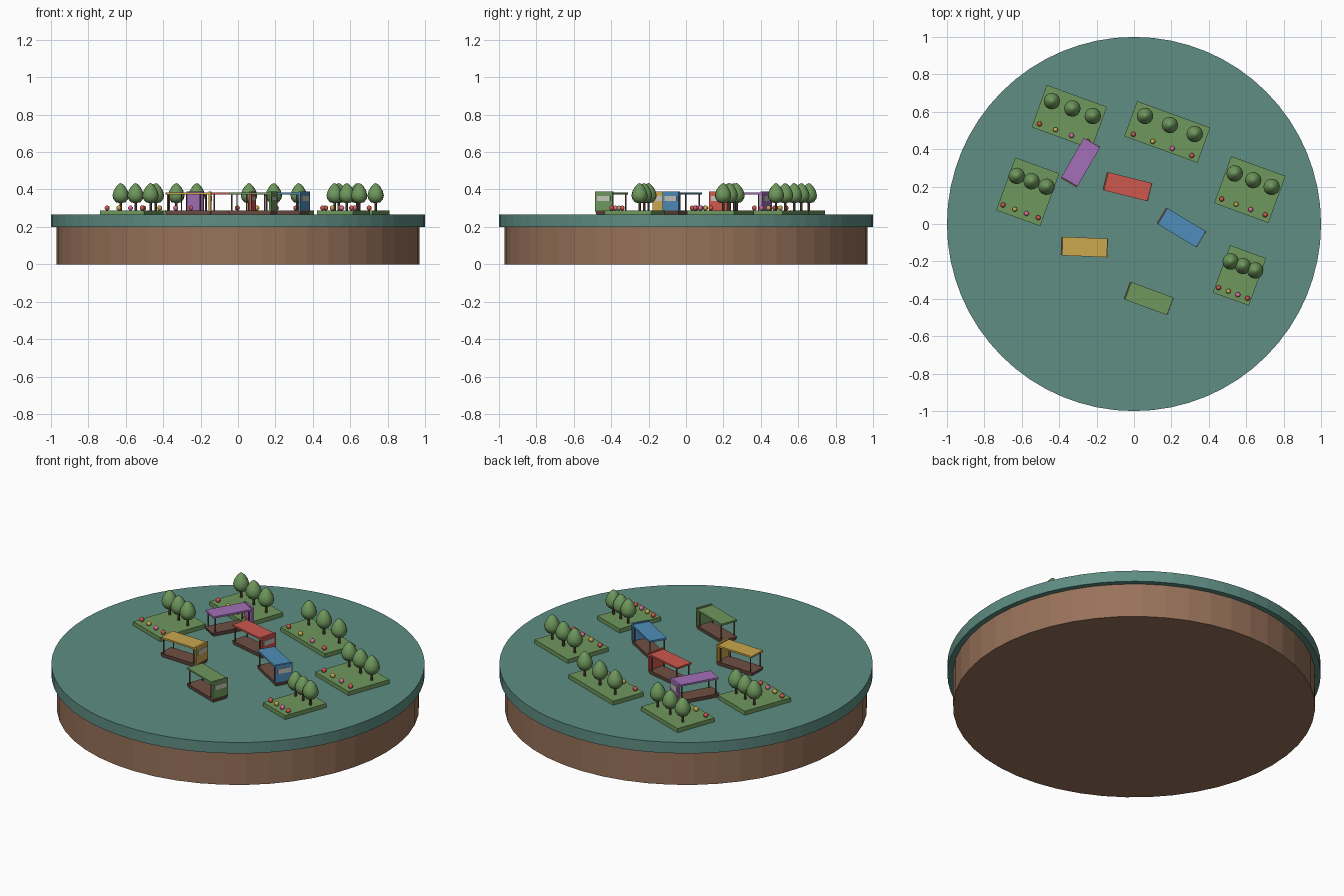
import bpy, bmesh, math
from mathutils import Matrix, Vector

cube = bpy.data.objects.get("Cube")
if cube:
    bpy.data.objects.remove(cube, do_unlink=True)


def material(name, rgb):
    lin = [(c / 255 / 12.92) if c < 11 else ((c / 255 + 0.055) / 1.055) ** 2.4 for c in rgb]
    m = bpy.data.materials.new(name)
    m.diffuse_color = (*lin, 1)
    m.use_nodes = True
    m.node_tree.nodes["Principled BSDF"].inputs["Base Color"].default_value = (*lin, 1)
    return m


WATER = material("teal water", (94, 141, 130))
EARTH = material("earth brown", (152, 114, 90))
WOOD = material("dark wood", (110, 80, 68))
GREEN = material("leaf green", (110, 151, 92))
RED = material("red", (205, 88, 78))
YELLOW = material("yellow", (203, 168, 78))
BLUE = material("blue", (78, 141, 186))
PURPLE = material("purple", (163, 112, 184))
PINK = material("pink", (218, 112, 160))
PALE = material("pale panel", (196, 196, 186))


def finish(name, bm, mat, matrix=Matrix(), smooth=False):
    bmesh.ops.recalc_face_normals(bm, faces=bm.faces)
    mesh = bpy.data.meshes.new(name)
    bm.to_mesh(mesh)
    bm.free()
    mesh.materials.append(mat)
    for p in mesh.polygons:
        p.use_smooth = smooth
    ob = bpy.data.objects.new(name, mesh)
    ob.matrix_world = matrix
    bpy.context.collection.objects.link(ob)
    return ob


def box(name, lo, hi, mat, matrix=Matrix(), taper=1.0):
    """Box between two corners; taper narrows its underside."""
    lo, hi = Vector(lo), Vector(hi)
    bm = bmesh.new()
    bmesh.ops.create_cube(bm, size=1)
    for v in bm.verts:
        low = v.co.z < 0
        v.co = (lo + hi) / 2 + v.co * (hi - lo)
        if low:
            v.co.x *= taper
            v.co.y *= taper
    return finish(name, bm, mat, matrix)


def cylinder(name, radius, z0, z1, sides, mat, matrix=Matrix()):
    bm = bmesh.new()
    bmesh.ops.create_cone(bm, cap_ends=True, segments=sides, radius1=radius, radius2=radius,
                          depth=z1 - z0, matrix=Matrix.Translation((0, 0, (z0 + z1) / 2)))
    return finish(name, bm, mat, matrix)


def ball(name, radius, mat, matrix):
    bm = bmesh.new()
    bmesh.ops.create_uvsphere(bm, u_segments=10, v_segments=6, radius=radius)
    return finish(name, bm, mat, matrix, True)


def crown(name, matrix):
    """Pointed egg of foliage, spun from a profile of radius and height."""
    profile = [(0, .326), (.026, .332), (.040, .35), (.044, .368),
               (.038, .392), (.024, .416), (.010, .43), (0, .434)]
    bm = bmesh.new()
    pts = [bm.verts.new((r, 0, z)) for r, z in profile]
    edges = [bm.edges.new(pair) for pair in zip(pts, pts[1:])]
    bmesh.ops.spin(bm, geom=pts + edges, axis=(0, 0, 1), cent=(0, 0, 0), steps=14, angle=math.tau)
    bmesh.ops.remove_doubles(bm, verts=bm.verts, dist=.0001)
    return finish(name, bm, GREEN, matrix, True)


def place(x, y, degrees):
    return Matrix.Translation((x, y, 0)) @ Matrix.Rotation(math.radians(degrees), 4, 'Z')


# Round island base and water disc
SURFACE = .265
cylinder("earth_base", .97, 0, .2, 48, EARTH)
cylinder("water_disc", 1, .2, SURFACE, 64, WATER)

# Garden plots: centre x, centre y, width, depth
SOIL = .289
plots = [(-.346, .572, .342, .24), (.178, .492, .416, .20), (.619, .184, .309, .267),
         (.564, -.275, .205, .27), (-.568, .172, .25, .30)]
for n, (x, y, w, d) in enumerate(plots, 1):
    spot = place(x, y, -20)
    box(f"garden_bed_{n}", (-w / 2, -d / 2, SURFACE), (w / 2, d / 2, SOIL), GREEN, spot)
    for i in range(3):
        at = spot @ Matrix.Translation((.34 * w * (i - 1), .2 * d, 0))
        cylinder(f"tree_trunk_{n}_{i}", .007, SOIL, .345, 8, WOOD, at)
        crown(f"tree_crown_{n}_{i}", at)
    for i, colour in enumerate((RED, YELLOW, PINK, RED)):
        at = spot @ Matrix.Translation((w * (.8 * i / 3 - .4), -.37 * d, .301))
        ball(f"flower_{n}_{i}", .0135, colour, at)

# Flat covered boats: centre x, centre y, heading, colour
boats = [(-.035, .2, -14, RED), (-.265, -.123, -2.4, YELLOW), (.254, -.019, -31, BLUE),
         (.079, -.398, -20, GREEN), (-.286, .329, 60, PURPLE)]
for n, (x, y, heading, colour) in enumerate(boats, 1):
    spot = place(x, y, heading)
    box(f"boat_hull_{n}", (-.125, -.048, SURFACE), (.125, .048, .287), WOOD, spot, .92)
    box(f"boat_roof_{n}", (-.118, -.05, .373), (.112, .05, .383), colour, spot)
    box(f"boat_end_panel_{n}", (.110, -.05, .285), (.122, .05, .389), colour, spot)
    box(f"boat_sign_{n}", (.121, -.038, .338), (.125, .038, .366), PALE, spot)
    for px in (-.105, .095):
        for py in (-.042, .042):
            at = spot @ Matrix.Translation((px, py, 0))
            cylinder(f"boat_post_{n}", .004, .28, .375, 6, WOOD, at)
